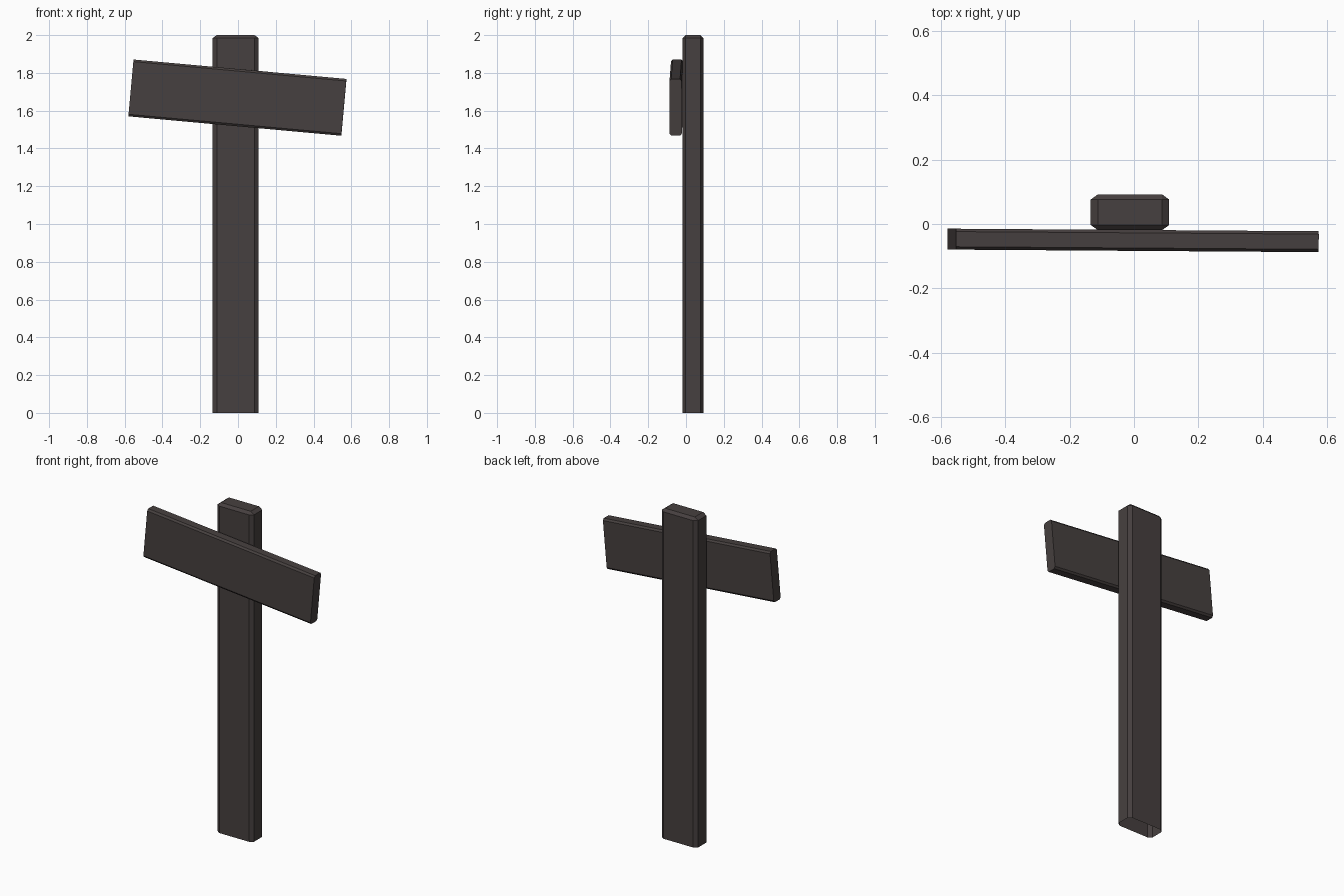
import bpy, bmesh, math
from mathutils import Matrix

if "Cube" in bpy.data.objects:
    bpy.data.objects.remove(bpy.data.objects["Cube"])

wood = bpy.data.materials.new("dark_wood")
wood.diffuse_color = (0.062, 0.051, 0.050, 1.0)
wood.use_nodes = True
wood.node_tree.nodes["Principled BSDF"].inputs["Base Color"].default_value = wood.diffuse_color


def octagon(a, b, ca, cb):
    """Rectangle of half sizes a, b with chamfered corners."""
    return [(a - ca, -b), (a, -b + cb), (a, b - cb), (a - ca, b),
            (-a + ca, b), (-a, b - cb), (-a, -b + cb), (-a + ca, -b)]


def loft(name, rings, cap_start, matrix):
    """Skin a list of vertex rings, cap them and place the result."""
    bm = bmesh.new()
    loops = [[bm.verts.new(p) for p in ring] for ring in rings]
    n = len(loops[0])
    for lo, hi in zip(loops, loops[1:]):
        for i in range(n):
            j = (i + 1) % n
            bm.faces.new((lo[i], lo[j], hi[j], hi[i]))
    bm.faces.new(loops[-1])
    if cap_start:
        bm.faces.new(loops[0][::-1])
    bmesh.ops.remove_doubles(bm, verts=bm.verts[:], dist=1e-4)
    bmesh.ops.recalc_face_normals(bm, faces=bm.faces[:])
    mesh = bpy.data.meshes.new(name)
    bm.to_mesh(mesh)
    bm.free()
    mesh.materials.append(wood)
    obj = bpy.data.objects.new(name, mesh)
    obj.matrix_world = matrix
    bpy.context.collection.objects.link(obj)
    return obj


# Upright post: chamfered edges and top, open underneath
W, D, CX, CY, CZ = 0.122, 0.0555, 0.022, 0.016, 0.016
section = octagon(W, D, CX, CY)
top = [(math.copysign(W - CX, x), math.copysign(D - CY, y)) for x, y in section]
loft("post",
     [[(x, y, 0) for x, y in section],
      [(x, y, 2 - CZ) for x, y in section],
      [(x, y, 2) for x, y in top]],
     False, Matrix.Translation((-0.0125, 0.0365, 0)))

# Tilted sign board: long edges chamfered, square ends
side = octagon(0.0325, 0.151, 0.009, 0.011)
loft("sign_board",
     [[(x, y, z) for y, z in side] for x in (-0.566, 0.566)],
     True,
     Matrix.Translation((-0.003, -0.051, 1.669))
     @ Matrix.Rotation(math.radians(-0.4), 4, 'Z')
     @ Matrix.Rotation(math.radians(5.2), 4, 'Y'))
